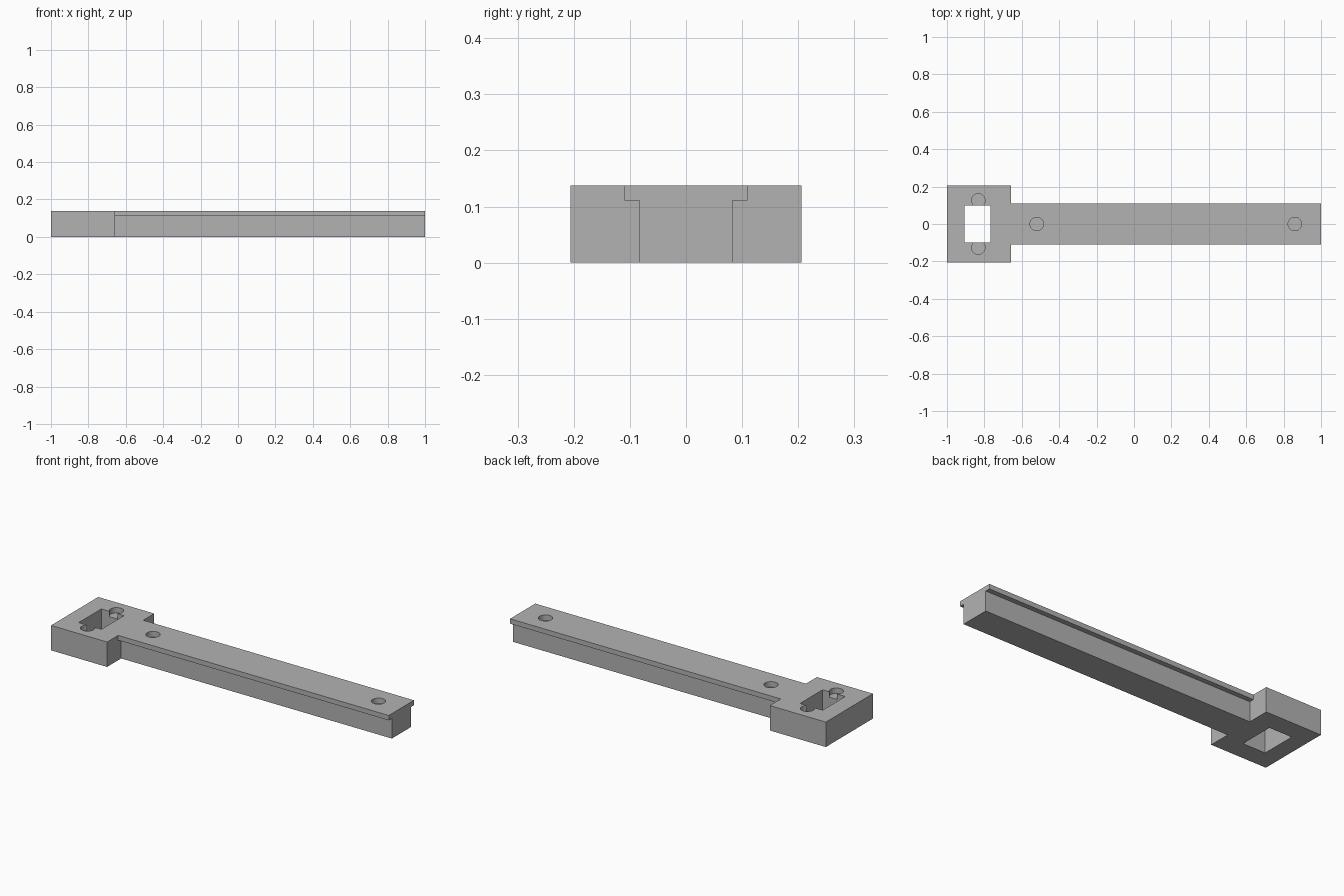
import bpy, bmesh
from mathutils import Vector

if "Cube" in bpy.data.objects:
    bpy.data.objects.remove(bpy.data.objects["Cube"], do_unlink=True)

HEIGHT = 0.138
FLANGE_Z = 0.111
HEAD_X = -0.657
HOLE_R = 0.036
HOLE_DEPTH = 0.03

grey = bpy.data.materials.new("plain grey")
grey.use_nodes = True
colour = (0.45, 0.45, 0.45, 1)
grey.diffuse_color = colour
grey.node_tree.nodes["Principled BSDF"].inputs["Base Color"].default_value = colour


def prism(name, outline, sweep):
    """Extrude a flat outline along a sweep vector into a solid."""
    bm = bmesh.new()
    face = bm.faces.new([bm.verts.new(p) for p in outline])
    ext = bmesh.ops.extrude_face_region(bm, geom=[face], use_keep_orig=True)
    moved = [v for v in ext["geom"] if isinstance(v, bmesh.types.BMVert)]
    bmesh.ops.translate(bm, verts=moved, vec=Vector(sweep))
    bmesh.ops.recalc_face_normals(bm, faces=bm.faces)
    mesh = bpy.data.meshes.new(name)
    bm.to_mesh(mesh)
    bm.free()
    obj = bpy.data.objects.new(name, mesh)
    bpy.context.collection.objects.link(obj)
    mesh.materials.append(grey)
    return obj


def block(name, x0, x1, half_y, z0, z1):
    outline = [(x0, -half_y, z0), (x1, -half_y, z0), (x1, half_y, z0), (x0, half_y, z0)]
    return prism(name, outline, (0, 0, z1 - z0))


def combine(target, other, operation):
    mod = target.modifiers.new(other.name, "BOOLEAN")
    mod.operation = operation
    mod.solver = "EXACT"
    mod.object = other
    bpy.context.view_layer.objects.active = target
    bpy.ops.object.modifier_apply(modifier=mod.name)
    bpy.data.objects.remove(other, do_unlink=True)


# T-section rail, started inside the head so the two fuse
side = [(0.083, 0), (0.083, FLANGE_Z), (0.11, FLANGE_Z), (0.11, HEIGHT)]
section = side + [(-y, z) for y, z in reversed(side)]
start = HEAD_X - 0.05
rail = prism("rail", [(start, y, z) for y, z in section], (1 - start, 0, 0))

# Wide head with a rectangular through window
body = block("slotted_rail_bracket", -1, HEAD_X, 0.206, 0, HEIGHT)
combine(body, rail, "UNION")
window = block("window_cutter", -0.906, -0.767, 0.099, -0.1, HEIGHT + 0.1)
combine(body, window, "DIFFERENCE")

# Shallow round pockets in the top: two beside the window, two along the rail
for x, y in [(-0.832, 0.126), (-0.832, -0.126), (-0.52, 0), (0.86, 0)]:
    bpy.ops.mesh.primitive_cylinder_add(
        vertices=48, radius=HOLE_R, depth=2 * HOLE_DEPTH, location=(x, y, HEIGHT))
    pocket = bpy.context.object
    pocket.name = "pocket_cutter"
    pocket.data.materials.append(grey)
    combine(body, pocket, "DIFFERENCE")

# Smooth pocket walls, sharp edges elsewhere
bpy.ops.object.select_all(action="DESELECT")
body.select_set(True)
bpy.context.view_layer.objects.active = body
bpy.ops.object.shade_smooth_by_angle(angle=0.5)
